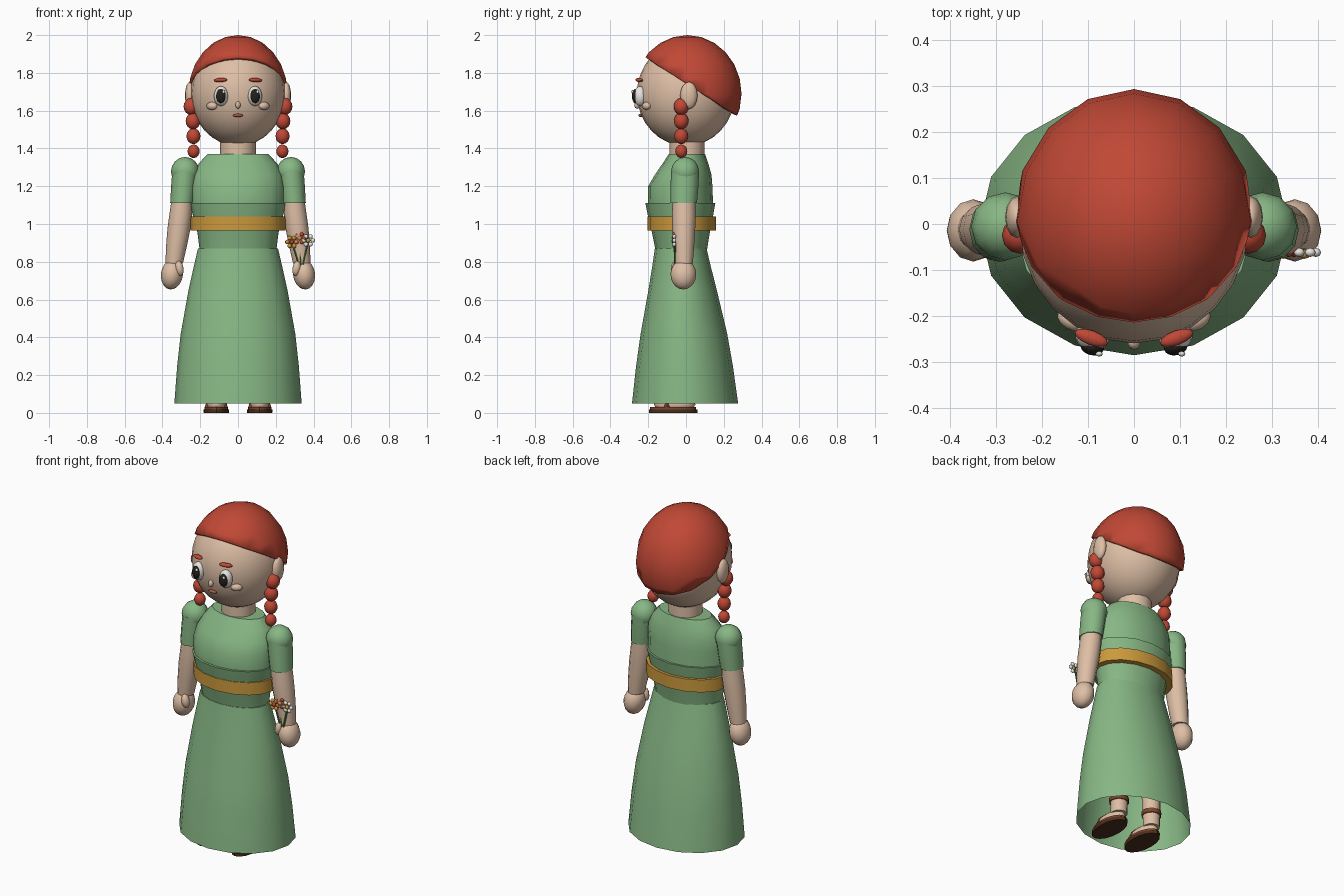
import bpy, bmesh, math
from mathutils import Vector, Matrix


def mat(name, r, g, b):
    m = bpy.data.materials.new(name)
    m.diffuse_color = (r, g, b, 1)
    return m


SKIN = mat("skin", 0.73, 0.52, 0.38)
RED = mat("hair red", 0.53, 0.065, 0.036)
GREEN = mat("dress green", 0.245, 0.475, 0.235)
GOLD = mat("belt gold", 0.60, 0.32, 0.045)
WHITE = mat("white", 0.82, 0.81, 0.78)
DARK = mat("eye dark", 0.018, 0.015, 0.011)
SOLE = mat("sole dark brown", 0.075, 0.028, 0.012)
STRAP = mat("strap brown", 0.20, 0.06, 0.025)
STEM = mat("stem green", 0.07, 0.20, 0.05)
LIP = mat("lip", 0.40, 0.10, 0.06)


def finish(name, bm, material, angle=40):
    bmesh.ops.recalc_face_normals(bm, faces=bm.faces)
    me = bpy.data.meshes.new(name)
    bm.to_mesh(me)
    bm.free()
    me.materials.append(material)
    ob = bpy.data.objects.new(name, me)
    bpy.context.collection.objects.link(ob)
    bpy.ops.object.select_all(action='DESELECT')
    ob.select_set(True)
    bpy.context.view_layer.objects.active = ob
    bpy.ops.object.shade_smooth_by_angle(angle=math.radians(angle))
    return ob


def ball(name, c, r, material, seg=16, rings=10, rot=(0, 0, 0)):
    """Ellipsoid with centre c, radii r and Euler rotation rot in degrees."""
    bm = bmesh.new()
    bmesh.ops.create_uvsphere(bm, u_segments=seg, v_segments=rings, radius=1)
    m = Matrix.Translation(c)
    for a, ax in zip(rot, "XYZ"):
        m = m @ Matrix.Rotation(math.radians(a), 4, ax)
    bm.transform(m @ Matrix.Diagonal((*r, 1)))
    return finish(name, bm, material, 60)


def loft(name, rings, material, seg=16, caps=True, angle=40):
    """Skin through horizontal ellipses given as (z, cx, cy, rx, ry)."""
    bm = bmesh.new()
    loops = []
    for z, cx, cy, rx, ry in rings:
        loops.append([bm.verts.new((cx + rx * math.cos(2 * math.pi * i / seg),
                                    cy + ry * math.sin(2 * math.pi * i / seg), z))
                      for i in range(seg)])
    for a, b in zip(loops, loops[1:]):
        for i in range(seg):
            j = (i + 1) % seg
            bm.faces.new((a[i], a[j], b[j], b[i]))
    if caps:
        bm.faces.new(loops[0])
        bm.faces.new(loops[-1])
    return finish(name, bm, material, angle)


def rod(name, a, b, r, material):
    a, b = Vector(a), Vector(b)
    bm = bmesh.new()
    bmesh.ops.create_cone(bm, cap_ends=True, segments=6, radius1=r, radius2=r, depth=(b - a).length)
    q = Vector((0, 0, 1)).rotation_difference(b - a)
    bm.transform(Matrix.Translation((a + b) / 2) @ q.to_matrix().to_4x4())
    return finish(name, bm, material)


# Head and neck
ball("head", (0, 0, 1.69), (0.25, 0.26, 0.277), SKIN, 24, 16)
loft("neck", [(1.33, 0, 0.005, 0.094, 0.092), (1.46, 0, 0.005, 0.094, 0.092)], SKIN)

# Hair cap, a sphere cut by a plane sloping down to the back
bm = bmesh.new()
bmesh.ops.create_uvsphere(bm, u_segments=16, v_segments=12, radius=1)
bm.transform(Matrix.Translation((0, 0.007, 1.69)) @ Matrix.Diagonal((0.263, 0.287, 0.31, 1)))
bmesh.ops.bisect_plane(bm, geom=bm.verts[:] + bm.edges[:] + bm.faces[:],
                       plane_co=(0, -0.217, 1.885), plane_no=(0, 0.64, 1), clear_inner=True)
hair = finish("hair_cap", bm, RED, 60)
sol = hair.modifiers.new("thickness", 'SOLIDIFY')
sol.thickness = 0.02
sol.offset = -1

# Face
ball("nose", (0, -0.258, 1.63), (0.014, 0.016, 0.02), SKIN, 10, 8)
ball("mouth", (0, -0.24, 1.575), (0.027, 0.012, 0.009), LIP, 12, 8)
for s, side in ((-1, "left"), (1, "right")):
    ball("eye_white_" + side, (s * 0.09, -0.243, 1.677), (0.038, 0.035, 0.053), WHITE, 16, 10, (0, 0, s * 12))
    ball("iris_" + side, (s * 0.091, -0.268, 1.677), (0.026, 0.018, 0.038), DARK, 16, 10, (0, 0, s * 12))
    ball("eye_glint_" + side, (s * 0.09 + 0.014, -0.283, 1.70), (0.008, 0.006, 0.009), WHITE, 8, 6)
    ball("eyebrow_" + side, (s * 0.093, -0.248, 1.762), (0.038, 0.016, 0.011), RED, 12, 8, (0, s * 3, s * 20))
    ball("cheek_" + side, (s * 0.138, -0.21, 1.625), (0.032, 0.02, 0.021), SKIN, 12, 8, (0, 0, s * 32))
    ball("ear_" + side, (s * 0.255, 0.015, 1.68), (0.026, 0.046, 0.072), SKIN, 12, 8)
    # Braid of beads
    for k, (x, z, r, h) in enumerate(((0.248, 1.622, 0.040, 0.045), (0.238, 1.545, 0.039, 0.044),
                                      (0.236, 1.465, 0.037, 0.042), (0.235, 1.385, 0.032, 0.036))):
        ball(f"braid_{side}_{k}", (s * x, -0.025, z), (r, r, h), RED, 12, 8)

# Dress
loft("bodice", [(1.11, 0, -0.029, 0.247, 0.172), (1.20, 0, -0.03, 0.247, 0.170),
                (1.26, 0, -0.015, 0.238, 0.150), (1.32, 0, -0.003, 0.208, 0.121),
                (1.37, 0, 0.005, 0.162, 0.096)], GREEN)
loft("waist", [(0.86, 0, -0.025, 0.203, 0.136), (0.95, 0, -0.027, 0.214, 0.152),
               (1.04, 0, -0.029, 0.238, 0.172), (1.11, 0, -0.03, 0.254, 0.185)], GREEN)
loft("belt", [(0.965, 0, -0.022, 0.252, 0.182), (1.04, 0, -0.022, 0.252, 0.182)], GOLD)
loft("skirt", [(0.05, 0, -0.005, 0.337, 0.281), (0.25, 0, -0.008, 0.322, 0.256),
               (0.42, 0, -0.011, 0.303, 0.229), (0.65, 0, -0.018, 0.262, 0.181),
               (0.78, 0, -0.024, 0.233, 0.154), (0.87, 0, -0.028, 0.212, 0.137)],
     GREEN, caps=False)
loft("skirt_top", [(0.866, 0, -0.028, 0.21, 0.136), (0.87, 0, -0.028, 0.211, 0.137)], GREEN)

# Arms and legs
for s, side in ((-1, "left"), (1, "right")):
    ball("shoulder_" + side, (s * 0.28, -0.005, 1.278), (0.075, 0.074, 0.077), GREEN, 12, 8)
    loft("sleeve_" + side, [(1.11, s * 0.297, -0.012, 0.062, 0.070), (1.20, s * 0.288, -0.008, 0.066, 0.074),
                            (1.28, s * 0.28, -0.005, 0.068, 0.074)], GREEN, 12)
    loft("arm_" + side, [(0.79, s * 0.338, -0.012, 0.046, 0.048), (0.88, s * 0.326, -0.012, 0.055, 0.055),
                         (0.98, s * 0.312, -0.012, 0.061, 0.061), (1.06, s * 0.302, -0.011, 0.060, 0.063),
                         (1.14, s * 0.294, -0.01, 0.056, 0.060)], SKIN, 12)
    ball("hand_" + side, (s * 0.35, -0.014, 0.733), (0.058, 0.068, 0.08), SKIN, 12, 10, (0, -s * 8, 0))
    ball("thumb_" + side, (s * 0.31, -0.055, 0.765), (0.023, 0.024, 0.04), SKIN, 10, 8, (0, s * 10, 0))
    # Leg, foot and sandal
    x = s * 0.115
    loft("leg_" + side, [(0.06, x, 0.01, 0.046, 0.046), (0.20, x, 0.01, 0.05, 0.05),
                         (0.45, x, 0.0, 0.065, 0.065), (0.85, x * 0.95, -0.02, 0.075, 0.075)], SKIN, 12)
    ball("foot_" + side, (x, -0.06, 0.045), (0.055, 0.11, 0.042), SKIN, 14, 8)
    loft("sole_" + side, [(0.0, x, -0.068, 0.066, 0.128), (0.018, x, -0.068, 0.068, 0.129)], SOLE)
    loft("insole_" + side, [(0.018, x, -0.068, 0.063, 0.122), (0.032, x, -0.068, 0.063, 0.122)], STRAP)
    loft("toe_strap_" + side, [(0.03, x, -0.10, 0.061, 0.024), (0.06, x, -0.10, 0.052, 0.022),
                               (0.088, x, -0.095, 0.025, 0.018)], STRAP, 12)
    loft("ankle_strap_" + side, [(0.13, x, 0.01, 0.054, 0.054), (0.155, x, 0.01, 0.055, 0.055)], STRAP, 12)

# Bouquet held in the right hand
for name, x, z, petal, centre in (("gold", 0.285, 0.905, GOLD, RED), ("red", 0.325, 0.925, RED, GOLD),
                                  ("white", 0.372, 0.913, WHITE, GOLD)):
    rod("stem_" + name, (0.335, -0.06, 0.74), (x, -0.058, z), 0.005, STEM)
    ball("flower_centre_" + name, (x, -0.066, z), (0.012, 0.01, 0.012), centre, 8, 6)
    for k in range(6):
        a = k * math.pi / 3
        ball(f"petal_{name}_{k}", (x + 0.024 * math.cos(a), -0.062, z + 0.024 * math.sin(a)),
             (0.012, 0.01, 0.012), petal, 8, 6)
